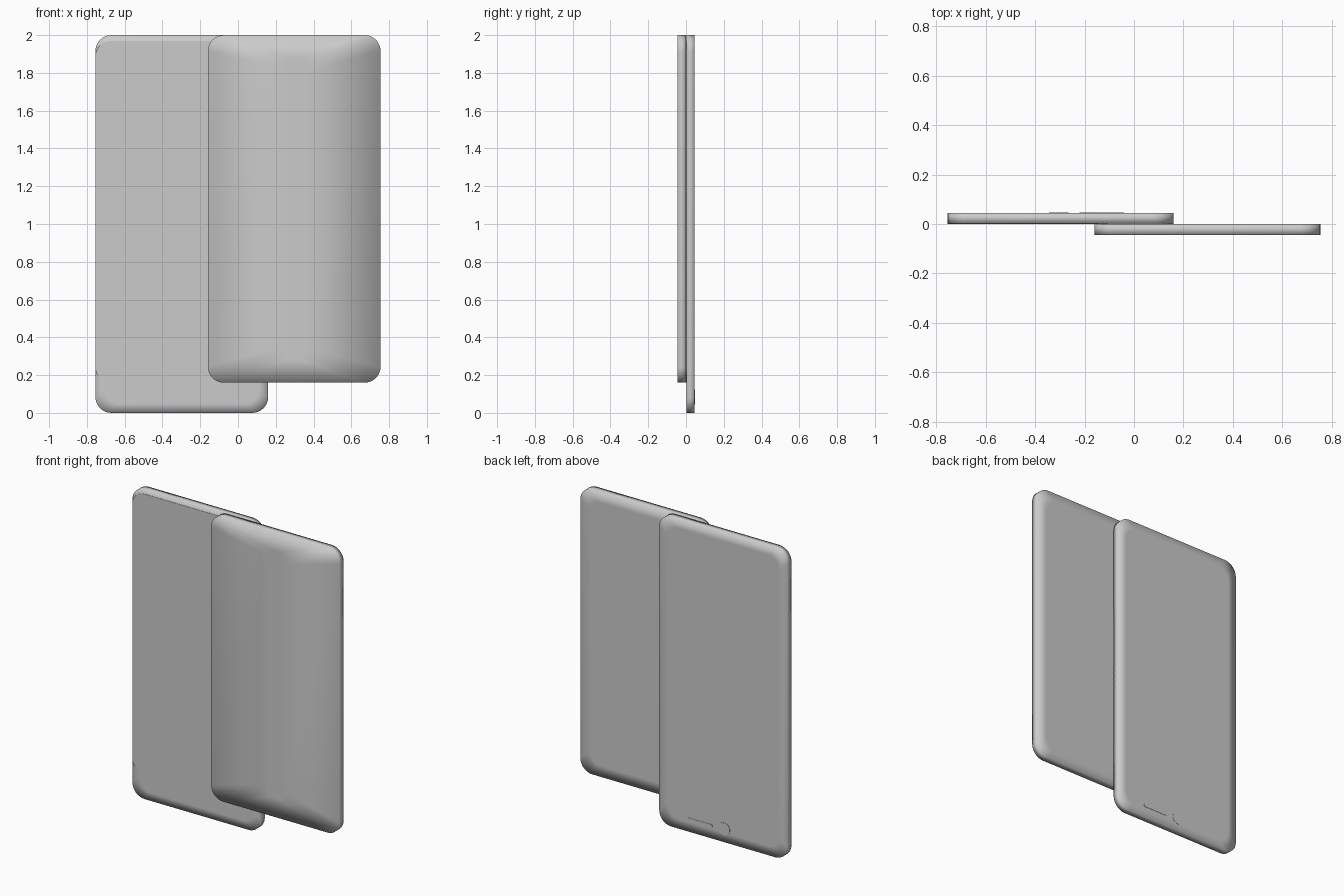
import bpy
import bmesh
from math import sin, cos, pi, radians

cube = bpy.data.objects.get("Cube")
if cube:
    bpy.data.objects.remove(cube, do_unlink=True)

GREY = (0.6, 0.6, 0.6, 1.0)
mat = bpy.data.materials.new("plain grey")
mat.use_nodes = True
mat.diffuse_color = GREY
mat.node_tree.nodes["Principled BSDF"].inputs["Base Color"].default_value = GREY


def outline(x0, x1, z0, z1, r, steps=8):
    """Rounded rectangle, counter-clockwise as seen from the front."""
    corners = [(x1 - r, z0 + r, -pi / 2), (x1 - r, z1 - r, 0),
               (x0 + r, z1 - r, pi / 2), (x0 + r, z0 + r, pi)]
    return [(cx + r * cos(a + pi / 2 * i / steps), cz + r * sin(a + pi / 2 * i / steps))
            for cx, cz, a in corners for i in range(steps + 1)]


def slab(name, rect, y0, y1, r, front=None, back=None):
    """Rounded slab; front and back are (x, z) margins of a flat inner field."""
    x0, x1, z0, z1 = rect
    bm = bmesh.new()

    def ring(y, margin=(0, 0)):
        mx, mz = margin
        cx, cz = (x0 + x1) / 2, (z0 + z1) / 2
        sx, sz = 1 - 2 * mx / (x1 - x0), 1 - 2 * mz / (z1 - z0)
        return [bm.verts.new((cx + (x - cx) * sx, y, cz + (z - cz) * sz))
                for x, z in outline(x0, x1, z0, z1, r)]

    rings = [ring(y0), ring(y1)]
    if front:
        rings.insert(0, ring(y0, front))
    if back:
        rings.append(ring(y1, back))
    for a, b in zip(rings, rings[1:]):
        for i in range(len(a)):
            j = (i + 1) % len(a)
            bm.faces.new((a[i], b[i], b[j], a[j]))
    bm.faces.new(rings[0])
    bm.faces.new(reversed(rings[-1]))
    bmesh.ops.recalc_face_normals(bm, faces=bm.faces)
    mesh = bpy.data.meshes.new(name)
    bm.to_mesh(mesh)
    bm.free()
    mesh.materials.append(mat)
    obj = bpy.data.objects.new(name, mesh)
    bpy.context.collection.objects.link(obj)
    if front or back:
        # soft rims shaded continuously round the edge
        mesh.shade_smooth()
    else:
        bpy.ops.object.select_all(action="DESELECT")
        obj.select_set(True)
        bpy.context.view_layer.objects.active = obj
        bpy.ops.object.shade_smooth_by_angle(angle=radians(30))
    return obj


# Two overlapping bodies: the taller one behind, the shorter one in front
slab("back_body", (-0.755, 0.16, 0, 2), 0.002, 0.045, 0.085,
     front=(0.05, 0.05), back=(0.06, 0.06))
slab("front_body", (-0.16, 0.755, 0.16, 2), -0.045, 0, 0.085,
     front=(0.41, 0.12), back=(0.07, 0.07))

# Thin sliding panel on the front of the rear body
slab("slide_panel", (-0.755, 0.16, 0.16, 1.97), 0, 0.004, 0.085)

# Small details low on the back
slab("speaker_slit", (-0.22, -0.04, 0.07, 0.09), 0.044, 0.047, 0.009)
slab("round_lens", (-0.345, -0.265, 0.045, 0.125), 0.044, 0.047, 0.039)
